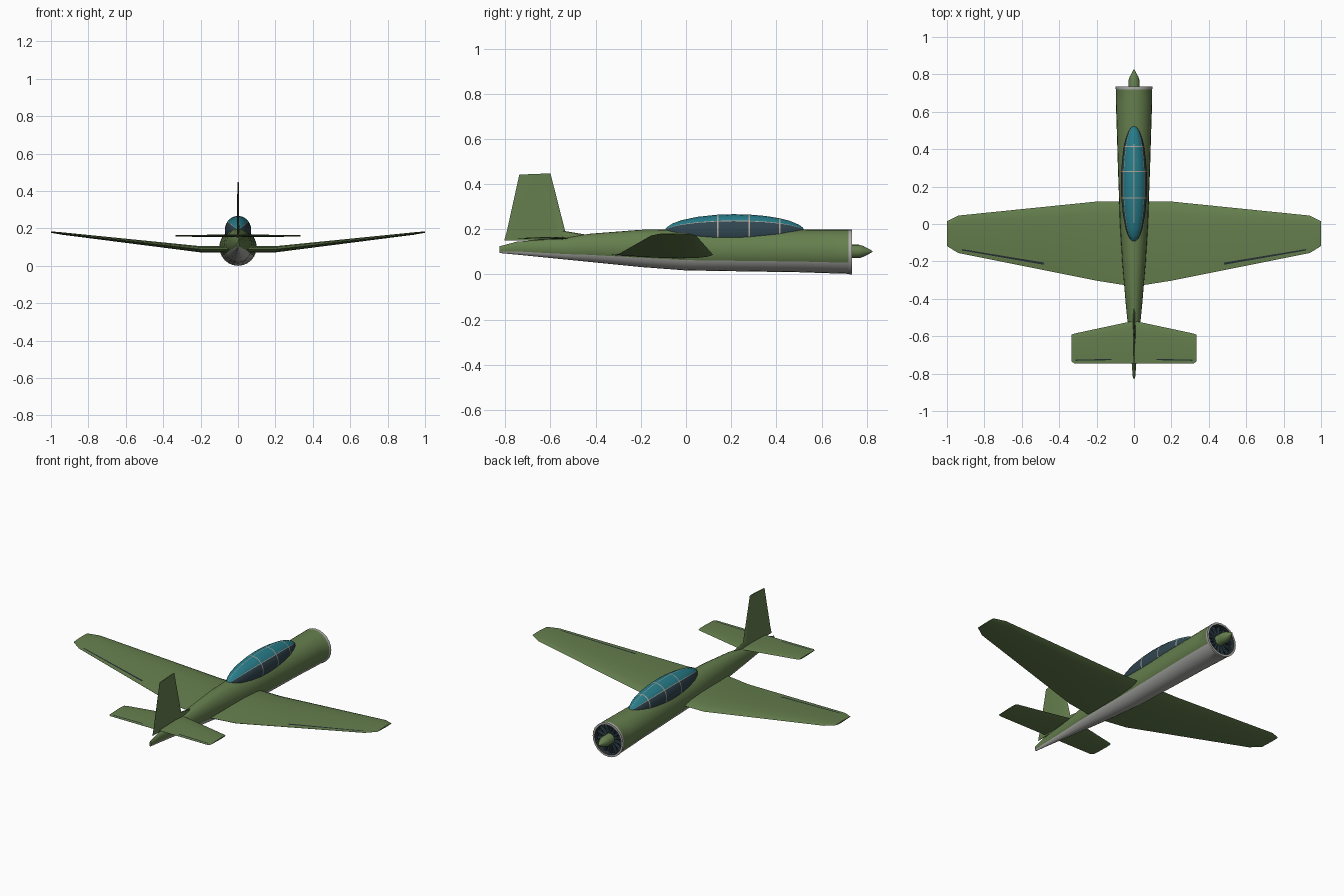
import bpy, bmesh
from math import sin, cos, pi, radians, sqrt

cube = bpy.data.objects.get("Cube")
if cube:
    bpy.data.objects.remove(cube)


def material(name, r, g, b):
    m = bpy.data.materials.new(name)
    m.use_nodes = True
    m.diffuse_color = (r, g, b, 1)
    m.node_tree.nodes["Principled BSDF"].inputs["Base Color"].default_value = (r, g, b, 1)
    return m


GREEN = material("olive green", 0.13, 0.21, 0.075)
GREY = material("light grey", 0.42, 0.42, 0.40)
DARK = material("dark slate", 0.02, 0.03, 0.035)
GLASS = material("teal glass", 0.02, 0.2, 0.25)
SHADE = material("deep blue glass", 0.03, 0.06, 0.08)
FRAME = material("tan frame", 0.42, 0.38, 0.31)
parts = []


def loft(name, rings, mats, rule=lambda i, j: 0):
    """Skin closed rings; rule(ring, segment) picks the material."""
    bm = bmesh.new()
    rows = [[bm.verts.new(p) for p in ring] for ring in rings]
    n = len(rows[0])
    for i in range(len(rows) - 1):
        for j in range(n):
            k = (j + 1) % n
            f = bm.faces.new((rows[i][j], rows[i][k], rows[i + 1][k], rows[i + 1][j]))
            f.material_index = rule(i, j)
    bm.faces.new(rows[0]).material_index = rule(0, 0)
    bm.faces.new(rows[-1]).material_index = rule(len(rows) - 1, 0)
    bmesh.ops.recalc_face_normals(bm, faces=bm.faces)
    mesh = bpy.data.meshes.new(name)
    bm.to_mesh(mesh)
    bm.free()
    for m in mats:
        mesh.materials.append(m)
    ob = bpy.data.objects.new(name, mesh)
    bpy.context.collection.objects.link(ob)
    parts.append(ob)
    return ob


def oval(y, w, low, high, n=24):
    mid, h = (low + high) / 2, (high - low) / 2
    return [(w * cos(2 * pi * j / n), y, mid + h * sin(2 * pi * j / n)) for j in range(n)]


# Fuselage: tail to nose, then the cowl lip folds inward to the engine face
body = [(-0.825, 0.006, 0.095, 0.125), (-0.75, 0.012, 0.088, 0.145),
        (-0.53, 0.034, 0.066, 0.163), (-0.43, 0.044, 0.056, 0.18),
        (-0.2, 0.063, 0.033, 0.198), (0, 0.075, 0.018, 0.2),
        (0.3, 0.086, 0.013, 0.2), (0.5, 0.092, 0.01, 0.2),
        (0.65, 0.097, 0.005, 0.2), (0.72, 0.097, 0.003, 0.2),
        (0.725, 0.1, 0, 0.2), (0.735, 0.1, 0, 0.2),
        (0.735, 0.088, 0.012, 0.188), (0.7, 0.086, 0.014, 0.186)]


def body_rule(i, j):
    if i >= 12:
        return 2
    if i >= 9:
        return 1
    return 1 if sin(2 * pi * (j + 0.5) / 24) < -0.5 else 0


loft("fuselage", [oval(*s) for s in body], [GREEN, GREY, DARK], body_rule)

# Radial engine cylinders
for k in range(14):
    a = 2 * pi * k / 14
    bpy.ops.mesh.primitive_cylinder_add(
        vertices=8, radius=0.009, depth=0.055,
        location=(0.057 * sin(a), 0.708, 0.1 + 0.057 * cos(a)), rotation=(0, a, 0))
    ob = bpy.context.object
    ob.name = "engine_cylinder"
    ob.data.materials.append(SHADE)
    parts.append(ob)

# Spinner
hub = [(0.69, 0.03), (0.765, 0.03), (0.785, 0.024), (0.808, 0.012), (0.826, 0.002)]
loft("spinner", [oval(y, r, 0.102 - r, 0.102 + r, 16) for y, r in hub], [GREEN])

# Aerofoil as (chord fraction, height fraction)
upper = [(0, 0), (0.05, 0.5), (0.15, 0.85), (0.35, 1), (0.65, 0.7),
         (0.88, 0.3), (0.915, 0.22), (1, 0.04)]
foil = upper + [(c, -0.85 * h) for c, h in reversed(upper[1:])]
GAP = 5  # upper segment that holds the control surface gap


def surface(name, half, gap):
    """Span stations (x, lead, trail, z, thickness), mirrored; gap = dark station."""
    stations = [(-x, *rest) for x, *rest in reversed(half)] + list(half)
    rings = [[(x, le + (te - le) * c, z + t * h) for c, h in foil]
             for x, le, te, z, t in stations]
    n = len(half)
    dark = (n + gap, n - 2 - gap)
    loft(name, rings, [GREEN, DARK], lambda i, j: int(j == GAP and i in dark))


def between(a, b, x):
    f = (x - a[0]) / (b[0] - a[0])
    return tuple(p + (q - p) * f for p, q in zip(a, b))


# Wing with dihedral and clipped tips
bend, tip = (0.2, 0.12, -0.303, 0.087, 0.018), (0.94, 0.045, -0.155, 0.172, 0.007)
surface("wing", [(0.03, 0.12, -0.33, 0.087, 0.019), bend,
                 between(bend, tip, 0.48), between(bend, tip, 0.92), tip,
                 (1.0, 0.015, -0.118, 0.18, 0.004)], 2)

# Tailplane
root, end = (0.02, -0.522, -0.745, 0.16, 0.007), (0.32, -0.586, -0.745, 0.16, 0.005)
surface("tailplane", [root, between(root, end, 0.12), between(root, end, 0.312), end,
                      (0.333, -0.592, -0.735, 0.16, 0.004)], 1)

# Fin with a small dorsal fillet
fin = [(0.15, -0.42, -0.805, 0.007), (0.178, -0.45, -0.797, 0.007),
       (0.192, -0.535, -0.793, 0.007), (0.445, -0.6, -0.738, 0.004)]
rings = [[(t * h, le + (te - le) * c, z) for c, h in foil] for z, le, te, t in fin]
for p, (x, y, z) in enumerate(rings[-1]):
    rings[-1][p] = (x, y, z + 0.04 * (y + 0.669))
loft("fin", rings, [GREEN])

# Canopy: narrow rows and columns become the frame bars
bars = (0.14, 0.28, 0.415)
rows = sorted([-0.094, -0.085, -0.06, -0.02, 0.05, 0.21, 0.35, 0.46, 0.5, 0.517, 0.524]
              + [b + d for b in bars for d in (-0.003, 0.003)])
columns = sorted([c + d for c in (38, 90, 142) for d in (-1.5, 1.5)]
                 + [-60, -30, -10, 10, 25, 55, 72, 108, 125, 155, 170, 190, 210, 240])


def canopy_ring(y):
    s = sqrt(max(0.002, 1 - ((y - 0.215) / 0.31) ** 2))
    return [(0.071 * s * cos(radians(a)), y, 0.19 + 0.077 * s * sin(radians(a)))
            for a in columns]


def canopy_rule(i, j):
    a, b = columns[j], columns[(j + 1) % len(columns)]
    thin_row = i + 1 < len(rows) and rows[i + 1] - rows[i] < 0.0065
    if thin_row or 0 < b - a < 4:
        return 2
    return 0 if 38 < (a + b) / 2 < 142 and b > a else 1


loft("canopy", [canopy_ring(y) for y in rows], [GLASS, SHADE, FRAME], canopy_rule)

# Smooth shading with sharp edges kept
bpy.ops.object.select_all(action='DESELECT')
for ob in parts:
    ob.select_set(True)
bpy.context.view_layer.objects.active = parts[0]
bpy.ops.object.shade_smooth_by_angle(angle=radians(30))
